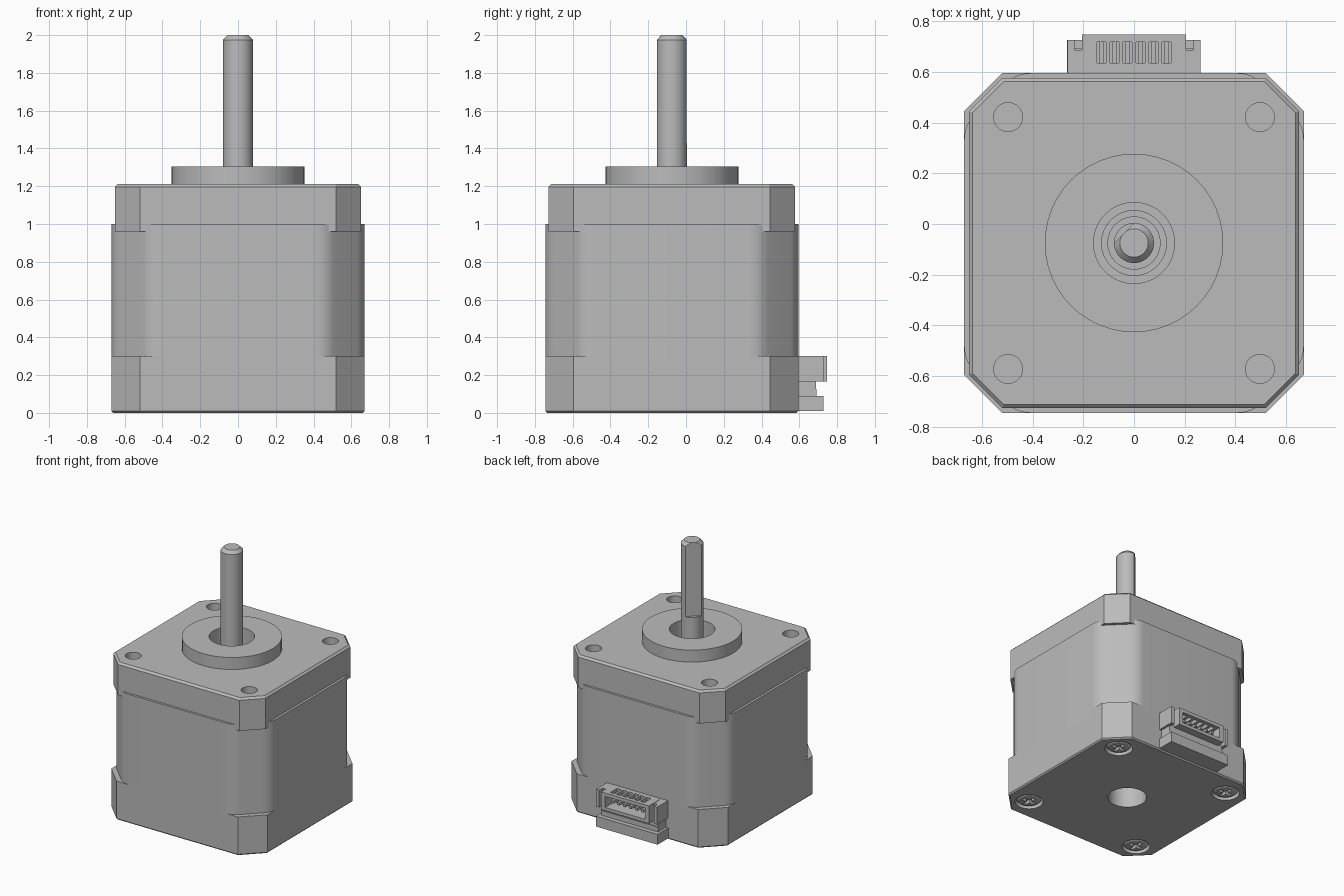
import bpy, bmesh
from math import sin, cos, pi, radians
from mathutils import Vector, Matrix

if "Cube" in bpy.data.objects:
    bpy.data.objects.remove(bpy.data.objects["Cube"])

CY = -0.075          # motor axis
SCREW = 0.497        # screw spacing from the axis

metal = bpy.data.materials.new("grey metal")
metal.use_nodes = True
GREY = (0.5, 0.5, 0.5, 1)
metal.diffuse_color = GREY
metal.node_tree.nodes["Principled BSDF"].inputs["Base Color"].default_value = GREY


def make(name, bm):
    bmesh.ops.recalc_face_normals(bm, faces=bm.faces)
    mesh = bpy.data.meshes.new(name)
    bm.to_mesh(mesh)
    bm.free()
    mesh.materials.append(metal)
    ob = bpy.data.objects.new(name, mesh)
    bpy.context.collection.objects.link(ob)
    return ob


def loft(name, layers):
    """Closed solid through (z, outline) layers."""
    bm = bmesh.new()
    rings = [[bm.verts.new((x, y, z)) for x, y in outline] for z, outline in layers]
    n = len(rings[0])
    for low, high in zip(rings, rings[1:]):
        for i in range(n):
            j = (i + 1) % n
            bm.faces.new((low[i], low[j], high[j], high[i]))
    bm.faces.new(rings[0][::-1])
    bm.faces.new(rings[-1])
    return make(name, bm)


def circle(r, x=0, y=0, n=48):
    return [(x + r * cos(2 * pi * i / n), CY + y + r * sin(2 * pi * i / n)) for i in range(n)]


def cylinder(name, r, z0, z1, x=0, y=0):
    return loft(name, [(z0, circle(r, x, y)), (z1, circle(r, x, y))])


def square(half, flat, r=0, steps=0):
    """Square outline with cut corners, optionally eased by arcs of radius r."""
    arc = [(half - r + r * cos(t), flat + r * sin(t))
           for t in (radians(45) * i / max(steps, 1) for i in range(steps + 1))]
    corner = arc + [(y, x) for x, y in reversed(arc)]
    pts = []
    for k in range(4):
        c, s = round(cos(k * pi / 2)), round(sin(k * pi / 2))
        pts += [(c * x - s * y, CY + s * x + c * y) for x, y in corner]
    return pts


def box(name, x0, x1, y0, y1, z0, z1):
    return loft(name, [(z, [(x0, y0), (x1, y0), (x1, y1), (x0, y1)]) for z in (z0, z1)])


def cut(target, cutters):
    for c in cutters:
        c.hide_render = True
        mod = target.modifiers.new("cut", "BOOLEAN")
        mod.operation, mod.solver, mod.object = "DIFFERENCE", "EXACT", c
        bpy.context.view_layer.objects.active = target
        bpy.ops.object.modifier_apply(modifier=mod.name)
        bpy.data.objects.remove(c)


corners = [(sx * SCREW, sy * SCREW) for sx in (-1, 1) for sy in (-1, 1)]

# Stator stack, lower housing and upper housing
loft("stator", [(z, square(0.67, 0.41, 0.14, 8)) for z in (0.25, 1.0)])
lower = loft("lower_housing", [(0, square(0.66, 0.516)), (0.01, square(0.67, 0.52)),
                               (0.3, square(0.67, 0.52))])
upper = loft("upper_housing", [(0.96, square(0.652, 0.52)), (1.197, square(0.652, 0.52)),
                               (1.212, square(0.637, 0.514))])
pilot = cylinder("pilot_ring", 0.352, 1.2, 1.305)

# Bores
cut(upper, [cylinder("c", 0.057, 1.03, 1.3, x, y) for x, y in corners]
    + [cylinder("c", 0.16, 1.13, 1.3)])
cut(pilot, [cylinder("c", 0.16, 1.1, 1.4)])
cut(lower, [cylinder("c", 0.137, -0.1, 0.24)]
    + [cylinder("c", 0.1, -0.1, 0.05, x, y) for x, y in corners])

# Bearing rings around the shaft
outer_race = cylinder("bearing_outer_race", 0.16, 1.12, 1.17)
cut(outer_race, [cylinder("c", 0.128, 1.1, 1.3)])
cylinder("bearing_inner_race", 0.105, 1.12, 1.17)

# Output shaft with a flat on one side
shaft = loft("shaft", [(1.1, circle(0.079)), (1.975, circle(0.079)), (2.0, circle(0.056))])
flat = box("c", 0.055, 0.2, -0.2, 0.2, 1.43, 2.1)
flat.data.transform(Matrix.Translation((0, CY, 0)) @ Matrix.Rotation(radians(135), 4, "Z"))
cut(shaft, [flat])

# Cross-head screws in the base
for i, (x, y) in enumerate(corners):
    screw = loft(f"screw_{i + 1}", [(0.002, circle(0.05, x, y)), (0.008, circle(0.075, x, y)),
                                    (0.022, circle(0.09, x, y)), (0.06, circle(0.09, x, y))])
    cut(screw, [box("c", x - a, x + a, CY + y - b, CY + y + b, -0.1, 0.03)
                for a, b in ((0.055, 0.012), (0.012, 0.055))])

# Connector: ledge, step, side wings and shroud
box("connector_ledge", -0.265, 0.262, 0.55, 0.727, 0.01, 0.09)
box("connector_step", -0.245, 0.245, 0.55, 0.692, 0.08, 0.127)
for side in (-1, 1):
    x0, x1 = sorted((side * 0.2, side * 0.245))
    box("connector_wing", x0, x1, 0.55, 0.687, 0.12, 0.3)
    x0, x1 = sorted((side * 0.235, side * 0.262))
    box("connector_cheek", x0, x1, 0.55, 0.727, 0.165, 0.3)
box("connector_back", -0.205, 0.205, 0.55, 0.63, 0.12, 0.3)
box("connector_floor", -0.205, 0.205, 0.55, 0.687, 0.12, 0.18)
shroud = box("connector_shroud", -0.205, 0.205, 0.61, 0.747, 0.165, 0.302)
slots = [(i - 2.5) * 0.0513 for i in range(6)]
cut(shroud, [box("c", -0.17, 0.17, 0.635, 0.8, 0.19, 0.275)]
    + [box("c", x - 0.0175, x + 0.0175, 0.635, 0.718, 0.25, 0.4) for x in slots])
for x in slots:
    box("connector_pin", x - 0.01, x + 0.01, 0.6, 0.72, 0.222, 0.242)

# Smooth round walls, keep edges crisp
for ob in bpy.context.collection.objects:
    if ob.type == "MESH" and metal.name in ob.data.materials:
        bpy.ops.object.select_all(action="DESELECT")
        ob.select_set(True)
        bpy.context.view_layer.objects.active = ob
        bpy.ops.object.shade_smooth_by_angle(angle=radians(25))
